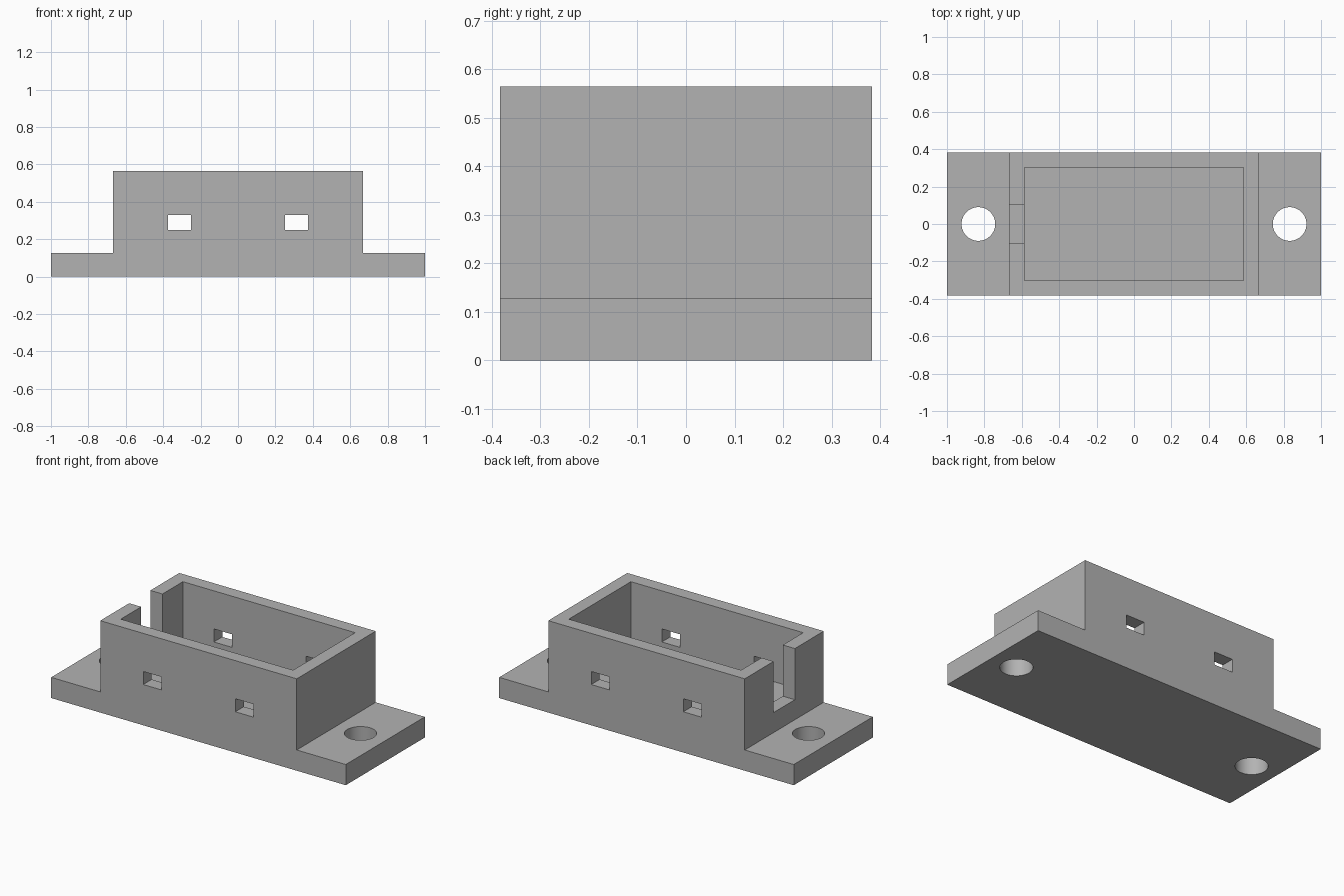
import bpy
import bmesh
from mathutils import Matrix

if "Cube" in bpy.data.objects:
    bpy.data.objects.remove(bpy.data.objects["Cube"])

LENGTH, DEPTH, HEIGHT = 2.0, 0.766, 0.564
FLANGE, BOX_X, WALL = 0.127, 0.667, 0.082
FLOOR, SILL = 0.21, 0.25

grey = bpy.data.materials.new("plain grey")
grey.use_nodes = True
grey.diffuse_color = (0.45, 0.45, 0.45, 1)
grey.node_tree.nodes["Principled BSDF"].inputs["Base Color"].default_value = (0.45, 0.45, 0.45, 1)


def make_object(name, bm):
    bmesh.ops.recalc_face_normals(bm, faces=bm.faces)
    mesh = bpy.data.meshes.new(name)
    bm.to_mesh(mesh)
    bm.free()
    mesh.materials.append(grey)
    obj = bpy.data.objects.new(name, mesh)
    bpy.context.collection.objects.link(obj)
    return obj


def box(name, low, high):
    bm = bmesh.new()
    size = [b - a for a, b in zip(low, high)]
    centre = [(a + b) / 2 for a, b in zip(low, high)]
    bmesh.ops.create_cube(bm, size=1, matrix=Matrix.Translation(centre) @ Matrix.Diagonal((*size, 1)))
    return make_object(name, bm)


def cylinder(name, x, radius):
    bm = bmesh.new()
    bmesh.ops.create_cone(bm, cap_ends=True, segments=64, radius1=radius, radius2=radius,
                          depth=1, matrix=Matrix.Translation((x, 0, 0)))
    return make_object(name, bm)


# Housing and both mounting flanges: stepped profile extruded front to back
half = [(LENGTH / 2, 0), (LENGTH / 2, FLANGE), (BOX_X, FLANGE), (BOX_X, HEIGHT)]
profile = half + [(-x, z) for x, z in reversed(half)]
bm = bmesh.new()
face = bm.faces.new([bm.verts.new((x, -DEPTH / 2, z)) for x, z in profile])
side = bmesh.ops.extrude_face_region(bm, geom=[face])["geom"]
bmesh.ops.translate(bm, vec=(0, DEPTH, 0), verts=[v for v in side if isinstance(v, bmesh.types.BMVert)])
housing = make_object("mounting_housing", bm)

# Open cavity and the cable slot in the right end wall
inner_x, inner_y = BOX_X - WALL, DEPTH / 2 - WALL
cutters = [
    box("cavity_cutter", (-inner_x, -inner_y, FLOOR), (inner_x, inner_y, 1)),
    box("cable_slot_cutter", (-0.8, -0.103, SILL), (-0.5, 0.103, 1)),
]

# Windows through front and back walls, and screw holes in the flanges
for sign in (-1, 1):
    x1, x2 = sorted((sign * 0.25, sign * 0.375))
    cutters.append(box("window_cutter", (x1, -1, SILL), (x2, 1, 0.33)))
    cutters.append(cylinder("screw_hole_cutter", sign * 0.832, 0.09))

bpy.context.view_layer.objects.active = housing
for cutter in cutters:
    cutter.hide_render = True
    mod = housing.modifiers.new(cutter.name, "BOOLEAN")
    mod.operation = "DIFFERENCE"
    mod.solver = "EXACT"
    mod.object = cutter
    bpy.ops.object.modifier_apply(modifier=mod.name)
    bpy.data.objects.remove(cutter)

# Smooth hole walls, sharp corners
bpy.ops.object.select_all(action="DESELECT")
housing.select_set(True)
bpy.ops.object.shade_smooth_by_angle()
